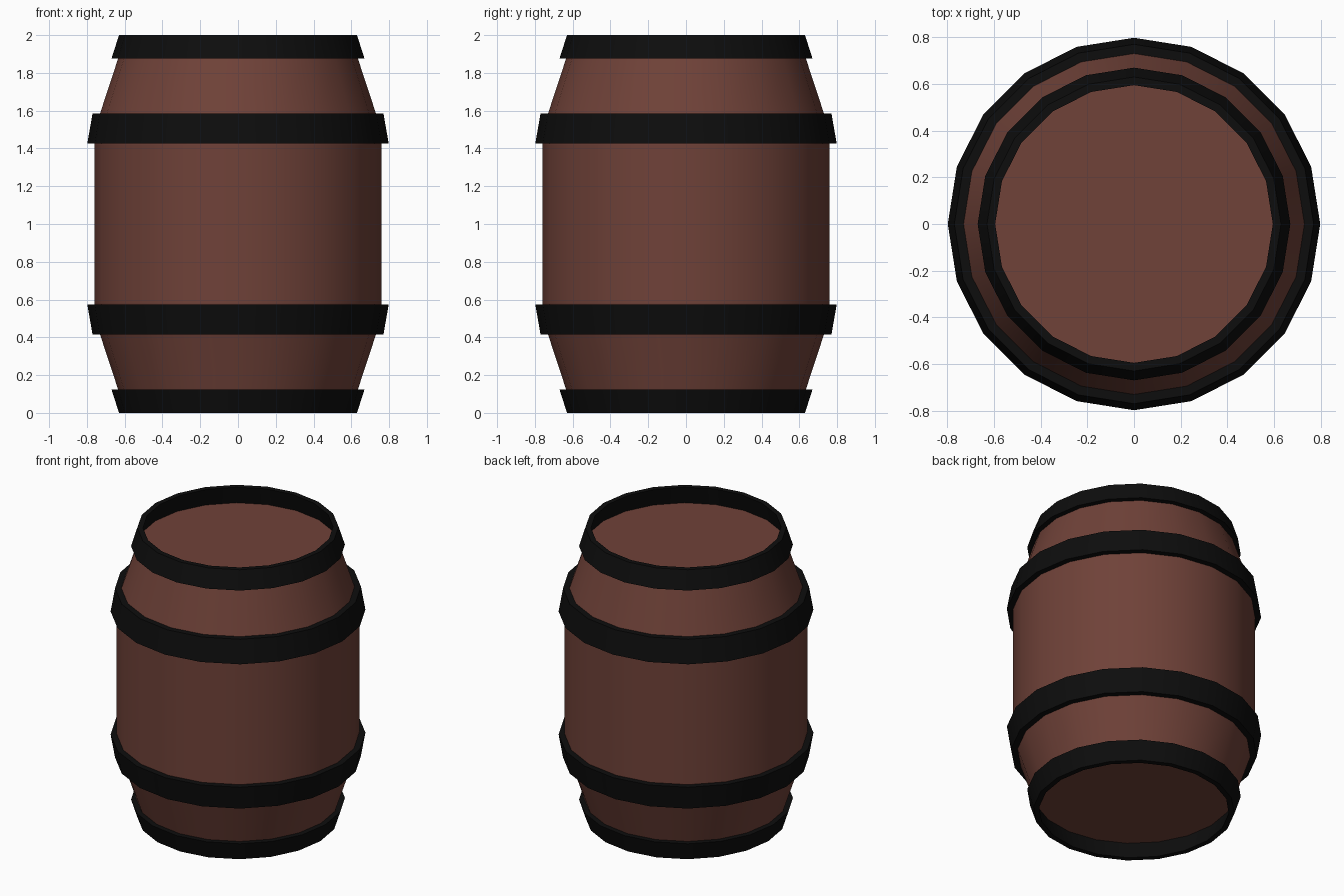
import bpy, bmesh
from math import cos, sin, pi

if "Cube" in bpy.data.objects:
    bpy.data.objects.remove(bpy.data.objects["Cube"])

SIDES = 20


def material(name, rgb):
    m = bpy.data.materials.new(name)
    m.diffuse_color = (*rgb, 1)
    m.use_nodes = True
    m.node_tree.nodes["Principled BSDF"].inputs["Base Color"].default_value = m.diffuse_color
    return m


def lathe(name, profile, mat, ring):
    """Spin an (r, z) profile round z; ring=True closes the section, else caps the ends."""
    bm = bmesh.new()
    loops = [[bm.verts.new((r * cos(2 * pi * i / SIDES), r * sin(2 * pi * i / SIDES), z))
              for i in range(SIDES)] for r, z in profile]
    pairs = list(zip(loops, loops[1:]))
    if ring:
        pairs.append((loops[-1], loops[0]))
    else:
        bm.faces.new(loops[0])
        bm.faces.new(loops[-1])
    for a, b in pairs:
        for i in range(SIDES):
            j = (i + 1) % SIDES
            bm.faces.new((a[i], a[j], b[j], b[i])).smooth = True
    bmesh.ops.recalc_face_normals(bm, faces=bm.faces)
    # Smooth round the barrel, crisp along every horizontal edge
    for e in bm.edges:
        if abs(e.verts[0].co.z - e.verts[1].co.z) < 1e-4:
            e.smooth = False
    me = bpy.data.meshes.new(name)
    bm.to_mesh(me)
    bm.free()
    me.materials.append(mat)
    ob = bpy.data.objects.new(name, me)
    bpy.context.collection.objects.link(ob)
    return ob


wood = material("wood", (0.16, 0.054, 0.04))
iron = material("iron", (0.004, 0.004, 0.004))

# Wooden body, with both heads recessed inside the end hoops
lathe("barrel_body", [(0.635, 0.125), (0.732, 0.42), (0.76, 0.58),
                      (0.76, 1.42), (0.732, 1.58), (0.635, 1.875)], wood, False)

# Hoop sections for the upper half: outer bottom, outer top, inner top, inner bottom
end_hoop = [(0.67, 1.875), (0.63, 2.0), (0.595, 2.0), (0.632, 1.875)]
middle_hoop = [(0.798, 1.425), (0.77, 1.585), (0.728, 1.585), (0.755, 1.425)]

for name, section in (("end_hoop", end_hoop), ("middle_hoop", middle_hoop)):
    lathe("upper_" + name, section, iron, True)
    lathe("lower_" + name, [(r, 2 - z) for r, z in section], iron, True)
